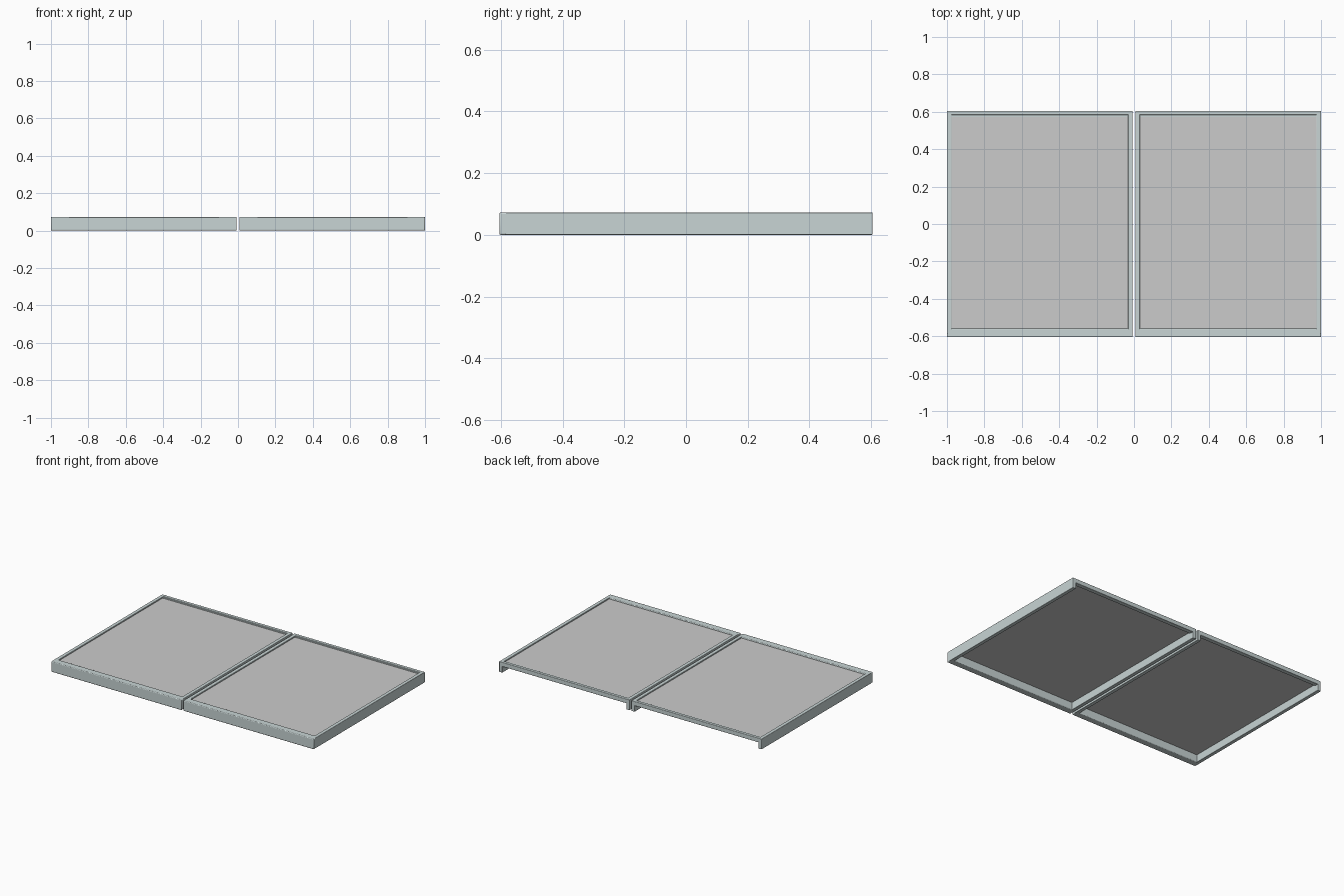
import bpy, bmesh

if "Cube" in bpy.data.objects:
    bpy.data.objects.remove(bpy.data.objects["Cube"])


def material(name, rgb):
    m = bpy.data.materials.new(name)
    m.diffuse_color = (*rgb, 1)
    m.use_nodes = True
    m.node_tree.nodes["Principled BSDF"].inputs["Base Color"].default_value = m.diffuse_color
    return m


frame_mat = material("frame_grey", (0.58, 0.66, 0.66))
panel_mat = material("panel_white", (0.98, 1.0, 0.98))


def box(name, x, y, z, mat, bevel=0.0):
    """Box from (min, max) ranges, with optionally rounded edges."""
    bm = bmesh.new()
    bmesh.ops.create_cube(bm, size=1)
    for v in bm.verts:
        v.co = [r[0] + (c + 0.5) * (r[1] - r[0]) for c, r in zip(v.co, (x, y, z))]
    me = bpy.data.meshes.new(name)
    bm.to_mesh(me)
    bm.free()
    ob = bpy.data.objects.new(name, me)
    bpy.context.collection.objects.link(ob)
    me.materials.append(mat)
    if bevel:
        mod = ob.modifiers.new("bevel", 'BEVEL')
        mod.width = bevel
        mod.segments = 3
        bpy.context.view_layer.objects.active = ob
        ob.select_set(True)
        bpy.ops.object.shade_smooth_by_angle()
        ob.select_set(False)
    return ob


X0, X1 = 0.007, 1.0      # one leaf; the other is its mirror image
Y0, Y1 = -0.605, 0.605
TOP = 0.072
LIP = 0.025              # width of side rails

for side, s in (("right", 1), ("left", -1)):
    def rng(a, b):
        return (a, b) if s == 1 else (-b, -a)

    # deep front rail across the whole width
    box(f"front_rail_{side}", rng(X0, X1), (Y0, Y0 + 0.047), (0, TOP), frame_mat, 0.005)
    # full-height side rails
    box(f"outer_rail_{side}", rng(X1 - LIP, X1), (Y0 + 0.02, Y1), (0, TOP), frame_mat, 0.003)
    box(f"inner_rail_{side}", rng(X0, X0 + LIP), (Y0 + 0.02, Y1), (0, TOP), frame_mat, 0.003)
    # shallow back rail, open underneath, with a lower rebate step
    inner = rng(X0 + 0.012, X1 - 0.012)
    box(f"back_rail_{side}", inner, (Y1 - 0.022, Y1), (0.042, TOP), frame_mat, 0.003)
    box(f"back_step_{side}", inner, (Y1 - 0.032, Y1 - 0.01), (0.045, TOP - 0.005), frame_mat)
    # thin recessed panel
    box(f"panel_{side}", inner, (Y0 + 0.03, Y1 - 0.015), (0.052, 0.064), panel_mat)
